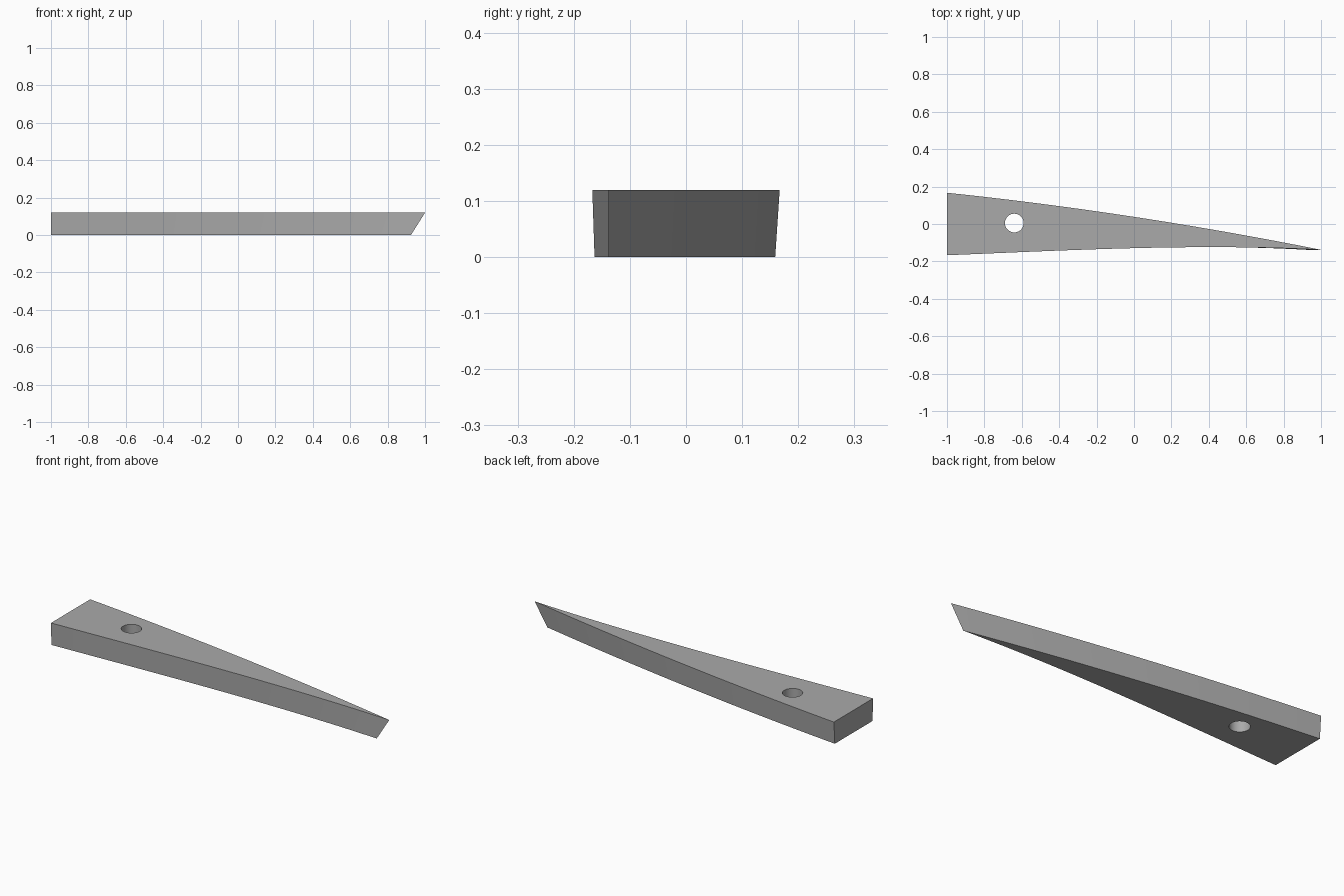
import bpy, bmesh

if "Cube" in bpy.data.objects:
    bpy.data.objects.remove(bpy.data.objects["Cube"])

HEIGHT = 0.12
STATIONS = 24

grey = bpy.data.materials.new("plain grey")
grey.diffuse_color = (0.4, 0.4, 0.4, 1)
grey.use_nodes = True
grey.node_tree.nodes["Principled BSDF"].inputs["Base Color"].default_value = grey.diffuse_color


def back_y(t):
    return 0.167 - 0.21 * t - 0.095 * t * t


def front_y(t):
    return -0.167 + 0.0821 * t + 0.0282 * t ** 2 - 0.0813 * t ** 3


def outline(bm, z, length, back_inset, front_inset):
    """Closed outline of the tapering bar, ending in a sharp tip."""
    pts = []
    for i in range(STATIONS + 1):
        t = i / STATIONS
        pts.append((-1 + length * t, front_y(t) + front_inset * (1 - t), z))
    for i in range(STATIONS - 1, -1, -1):
        t = i / STATIONS
        pts.append((-1 + length * t, back_y(t) - back_inset * (1 - t), z))
    return [bm.verts.new(p) for p in pts]


# Tapering bar with drafted sides and a raked tip
bm = bmesh.new()
low = outline(bm, 0, 1.925, 0.008, 0.004)
high = outline(bm, HEIGHT, 2.0, 0, 0)
n = len(low)
for i in range(n):
    j = (i + 1) % n
    bm.faces.new((low[i], low[j], high[j], high[i]))
bm.faces.new(low[::-1])
bm.faces.new(high)
bmesh.ops.recalc_face_normals(bm, faces=bm.faces)
mesh = bpy.data.meshes.new("tapered_bar")
bm.to_mesh(mesh)
bm.free()
bar = bpy.data.objects.new("tapered_bar", mesh)
bpy.context.collection.objects.link(bar)
mesh.materials.append(grey)

# Round hole through the wide end
bpy.ops.mesh.primitive_cylinder_add(vertices=48, radius=0.05, depth=0.4,
                                    location=(-0.64, 0.005, HEIGHT / 2))
cutter = bpy.context.object
cutter.name = "hole_cutter"
cutter.data.materials.append(grey)
cut = bar.modifiers.new("hole", 'BOOLEAN')
cut.operation = 'DIFFERENCE'
cut.solver = 'EXACT'
cut.object = cutter

# Apply the cut, remove the helper, smooth the curved sides
bpy.ops.object.select_all(action='DESELECT')
bar.select_set(True)
bpy.context.view_layer.objects.active = bar
bpy.ops.object.modifier_apply(modifier=cut.name)
bpy.data.objects.remove(cutter)
bpy.ops.object.shade_smooth_by_angle()
